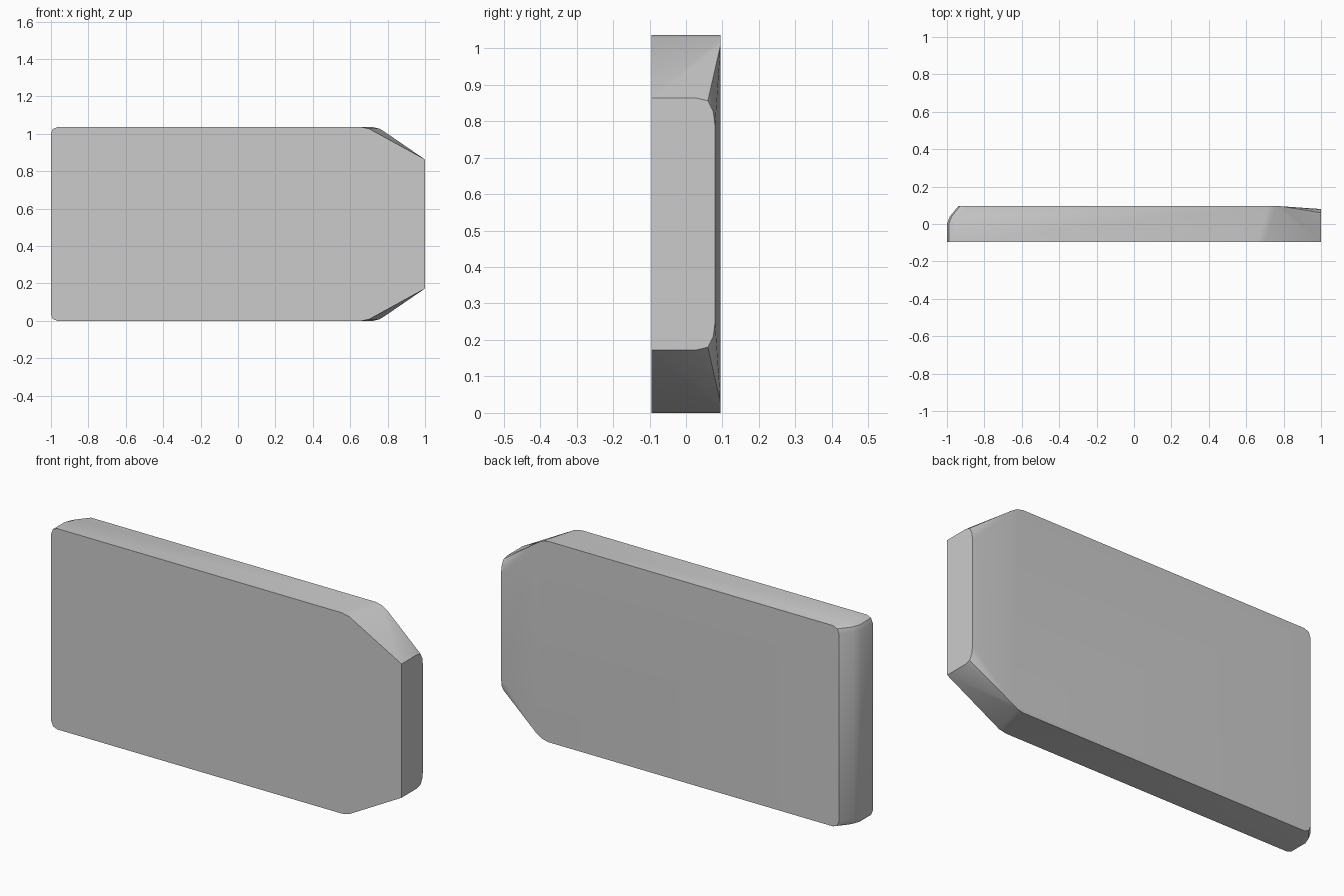
import bpy, bmesh
from math import radians

if "Cube" in bpy.data.objects:
    bpy.data.objects.remove(bpy.data.objects["Cube"])

H, FRONT, BACK = 1.036, -0.095, 0.095
points = []


def add(x, y, z):
    # Every point is mirrored top to bottom
    points.append((x, y, z))
    points.append((x, y, H - z))


# Left end: rounded corners, rolling inwards towards the back
for x, y in [(-1, FRONT), (-1, 0.0), (-0.985, 0.04), (-0.94, BACK)]:
    for dx, z in [(0, 0.035), (0.01, 0.01), (0.035, 0)]:
        add(x + dx, y, z)

# Right end of the front face: start of the angled corner
for x, z in [(0.66, 0), (0.70, 0.008)]:
    add(x, FRONT, z)

# Right end of the back face
for x, z in [(0.72, 0), (0.755, 0.008), (0.785, 0.026)]:
    add(x, BACK, z)

# Narrow flat end with softened back corners
for y, z in [(FRONT, 0.173), (0.03, 0.173), (0.06, 0.18), (0.075, 0.21), (0.08, 0.25)]:
    add(1, y, z)

# Wrap the outline points into one convex plate
bm = bmesh.new()
for p in points:
    bm.verts.new(p)
bmesh.ops.convex_hull(bm, input=bm.verts[:])
bmesh.ops.delete(bm, geom=[v for v in bm.verts if not v.link_faces], context='VERTS')
bmesh.ops.dissolve_limit(bm, angle_limit=radians(0.5), verts=bm.verts[:], edges=bm.edges[:])
bmesh.ops.recalc_face_normals(bm, faces=bm.faces[:])
mesh = bpy.data.meshes.new("bevelled_plate")
bm.to_mesh(mesh)
bm.free()
plate = bpy.data.objects.new("bevelled_plate", mesh)
bpy.context.collection.objects.link(plate)

# Smooth the soft bevels, keep the main edges sharp
bpy.context.view_layer.objects.active = plate
plate.select_set(True)
bpy.ops.object.shade_smooth_by_angle(angle=radians(30))
